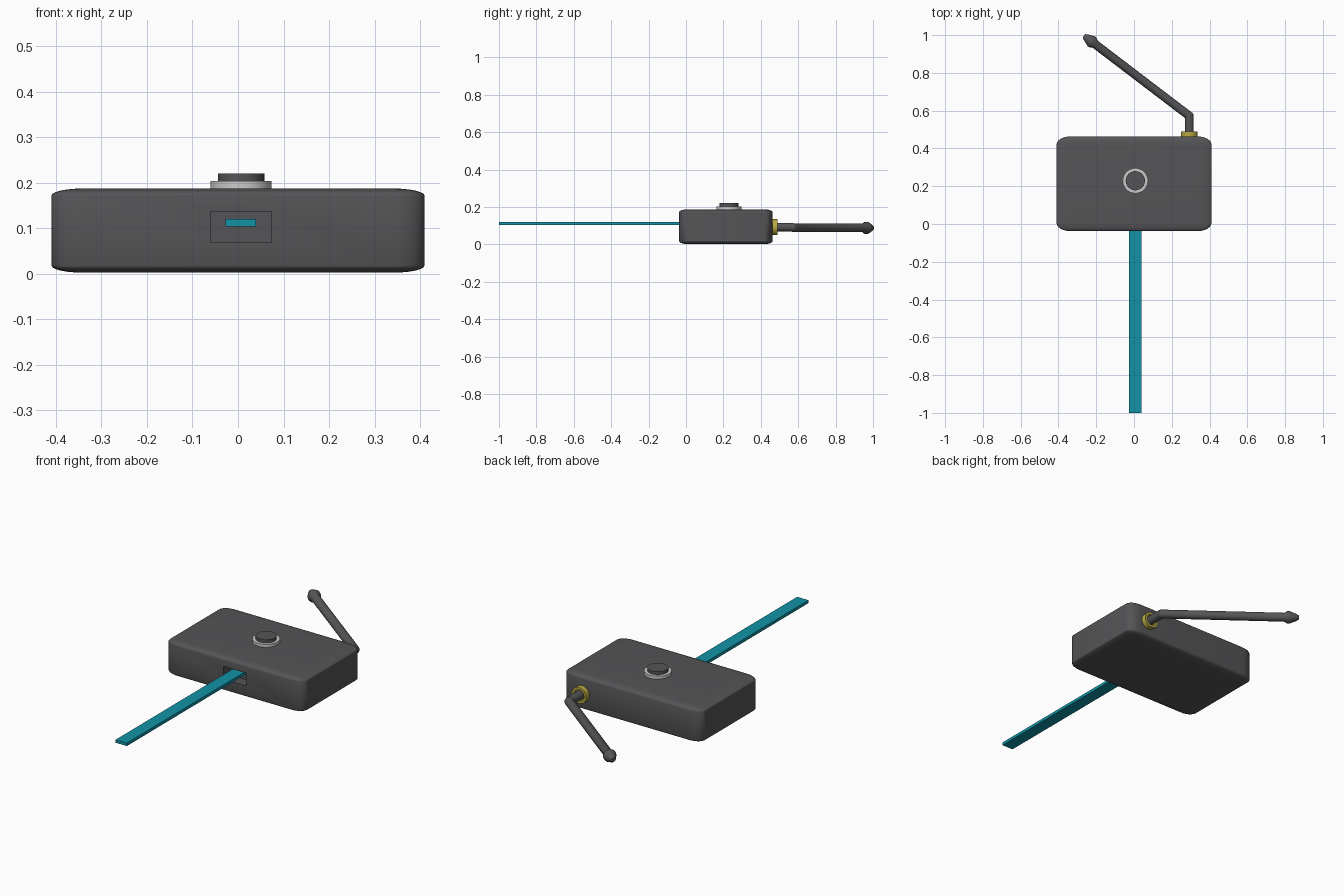
import bpy, bmesh, math
from mathutils import Vector, Matrix

if "Cube" in bpy.data.objects:
    bpy.data.objects.remove(bpy.data.objects["Cube"])


def material(name, color):
    m = bpy.data.materials.new(name)
    m.diffuse_color = (*color, 1)
    m.use_nodes = True
    m.node_tree.nodes["Principled BSDF"].inputs["Base Color"].default_value = m.diffuse_color
    return m


DARK = material("dark_plastic", (0.09, 0.09, 0.095))
TEAL = material("teal", (0.006, 0.29, 0.38))
BRASS = material("brass", (0.48, 0.40, 0.06))


def finish(name, bm, mat=None):
    bmesh.ops.recalc_face_normals(bm, faces=bm.faces)
    me = bpy.data.meshes.new(name)
    bm.to_mesh(me)
    bm.free()
    for p in me.polygons:
        p.use_smooth = True
    me.set_sharp_from_angle(angle=math.radians(30))
    if mat:
        me.materials.append(mat)
    ob = bpy.data.objects.new(name, me)
    bpy.context.collection.objects.link(ob)
    return ob


def box(lo, hi):
    bm = bmesh.new()
    bmesh.ops.create_cube(bm, size=1)
    return bm, Vector(hi) - Vector(lo), (Vector(lo) + Vector(hi)) / 2


def place(bm, size, centre):
    bmesh.ops.scale(bm, vec=size, verts=bm.verts)
    bmesh.ops.translate(bm, vec=centre, verts=bm.verts)


def lathe(name, profile, origin, axis, mat=None, n=32, closed=False):
    """Revolve (radius, height) points around an axis; closed joins last to first."""
    bm = bmesh.new()
    rings = [[bm.verts.new((r * math.cos(2 * math.pi * i / n),
                            r * math.sin(2 * math.pi * i / n), h))
              for i in range(n)] for r, h in profile]
    pairs = list(zip(rings, rings[1:]))
    if closed:
        pairs.append((rings[-1], rings[0]))
    for a, b in pairs:
        for i in range(n):
            j = (i + 1) % n
            bm.faces.new((a[i], a[j], b[j], b[i]))
    if not closed:
        bm.faces.new(rings[0])
        bm.faces.new(rings[-1])
    rot = Vector((0, 0, 1)).rotation_difference(Vector(axis)).to_matrix().to_4x4()
    bm.transform(Matrix.Translation(origin) @ rot)
    return finish(name, bm, mat)


# Case: bevelled cube stretched to size, with a port recessed in the front
Y0 = -0.037
bm, size, centre = box((-0.41, Y0, 0.002), (0.41, 0.463, 0.187))
bmesh.ops.bevel(bm, geom=bm.edges[:], offset=0.085, segments=6, profile=0.5,
                affect='EDGES')
place(bm, size, centre)
bm.normal_update()
front = max((f for f in bm.faces if f.normal.y < -0.99), key=lambda f: f.calc_area())
bmesh.ops.inset_individual(bm, faces=[front], thickness=0.02)
c = front.calc_center_median()
for v in front.verts:
    v.co.x = 0.074 if v.co.x > c.x else -0.06
    v.co.z = 0.137 if v.co.z > c.z else 0.068
deep = bmesh.ops.extrude_discrete_faces(bm, faces=[front])["faces"][0]
bmesh.ops.translate(bm, vec=(0, 0.06, 0), verts=deep.verts[:])
finish("case", bm, DARK)

# Flat cable strip leaving the port
bm, size, centre = box((-0.027, -1.0, 0.104), (0.04, 0.03, 0.12))
place(bm, size, centre)
finish("light_strip", bm, TEAL)

# Push button and its collar
top = (0.007, 0.229, 0.18)
lathe("button_collar", [(0.051, 0), (0.067, 0), (0.067, 0.023), (0.051, 0.023)],
      top, (0, 0, 1), closed=True)
lathe("button", [(0.051, 0), (0.051, 0.04)], top, (0, 0, 1), DARK)

# Brass antenna socket on the back
socket = Vector((0.293, 0.455, 0.092))
lathe("antenna_socket", [(0.03, 0), (0.043, 0), (0.043, 0.035), (0.03, 0.035)],
      socket, (0, 1, 0), BRASS, closed=True)
lathe("socket_core", [(0.032, 0), (0.032, 0.02)], socket, (0, 1, 0), BRASS)

# Antenna: short stub, elbow and long tilted arm with a flared tip
elbow = Vector((0.293, 0.572, 0.09))
lathe("antenna_stub", [(0.023, 0), (0.023, 0.117)], socket, (0, 1, 0), DARK, n=24)
bm = bmesh.new()
bmesh.ops.create_uvsphere(bm, u_segments=24, v_segments=12, radius=0.0232,
                          matrix=Matrix.Translation(elbow))
finish("antenna_elbow", bm, DARK)
arm = Vector((-0.265, 0.997, 0.088)) - elbow
L = arm.length
lathe("antenna_arm",
      [(0.023, 0), (0.023, L - 0.075), (0.033, L - 0.057), (0.033, L - 0.05),
       (0.018, L - 0.012), (0.010, L)],
      elbow, arm, DARK, n=24)
